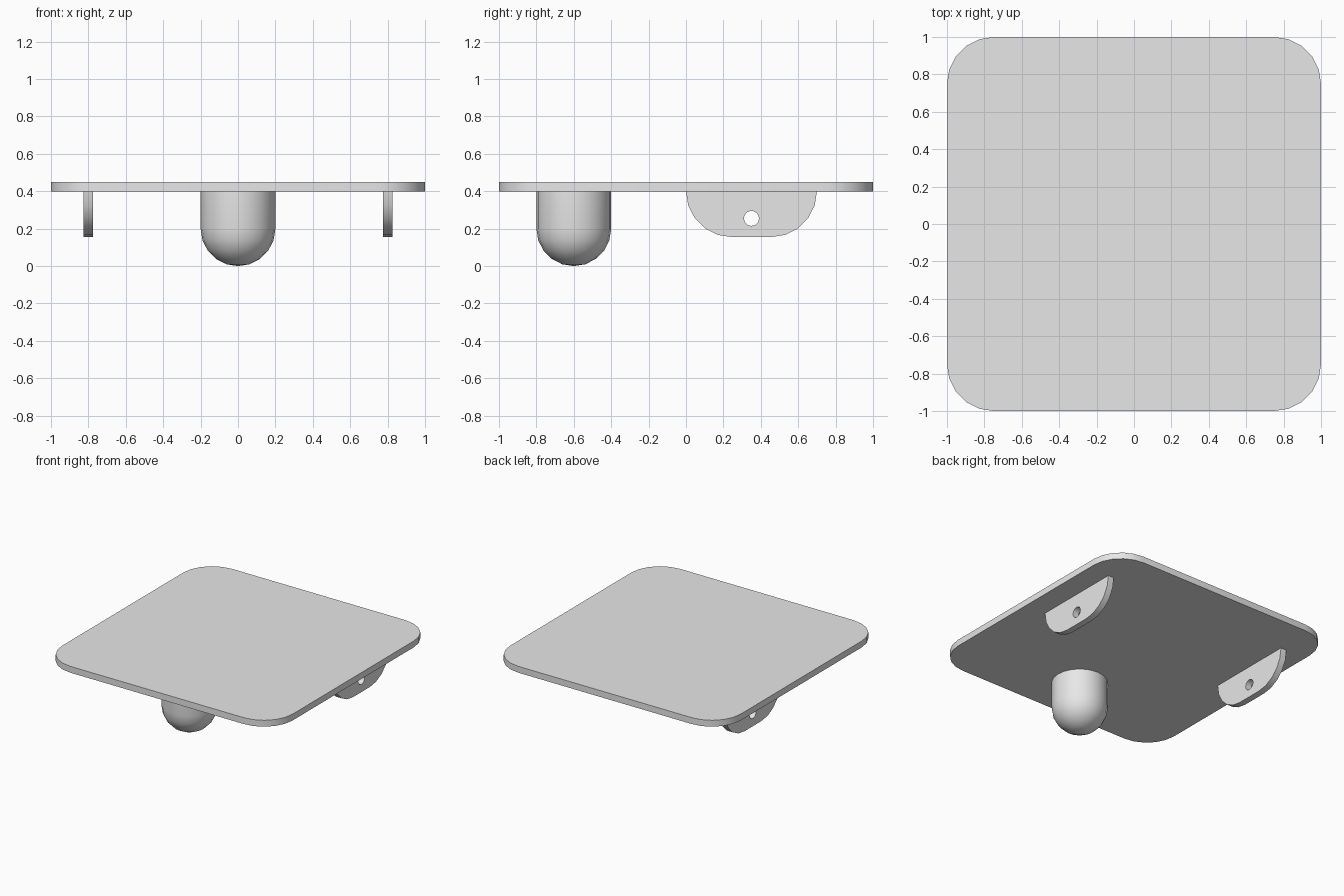
import bpy, bmesh
from math import sin, cos, pi, radians
from mathutils import Vector

cube = bpy.data.objects.get("Cube")
if cube:
    bpy.data.objects.remove(cube, do_unlink=True)

GREY = 0.8
STEPS = 5  # segments per quarter round

mat = bpy.data.materials.new("light_grey")
mat.use_nodes = True
mat.diffuse_color = (GREY, GREY, GREY, 1)
mat.node_tree.nodes["Principled BSDF"].inputs["Base Color"].default_value = (GREY, GREY, GREY, 1)


def finish(bm, name):
    """Turn a bmesh into a shaded, coloured object."""
    bmesh.ops.recalc_face_normals(bm, faces=bm.faces)
    mesh = bpy.data.meshes.new(name)
    bm.to_mesh(mesh)
    bm.free()
    mesh.materials.append(mat)
    obj = bpy.data.objects.new(name, mesh)
    bpy.context.collection.objects.link(obj)
    bpy.ops.object.select_all(action="DESELECT")
    obj.select_set(True)
    bpy.context.view_layer.objects.active = obj
    bpy.ops.object.shade_smooth_by_angle(angle=radians(30))
    return obj


def arc(cx, cy, r, start, sweep, steps=STEPS):
    angles = [start + sweep * i / steps for i in range(steps + 1)]
    return [(cx + r * cos(a), cy + r * sin(a)) for a in angles]


def slab(name, loops, place, offset):
    """Fill closed loops (outline, then holes) and extrude them by offset."""
    bm = bmesh.new()
    edges = []
    for loop in loops:
        verts = [bm.verts.new(place(u, v)) for u, v in loop]
        edges += [bm.edges.new((verts[i - 1], verts[i])) for i in range(len(verts))]
    if len(loops) == 1:
        bm.faces.new(verts)
    else:
        bmesh.ops.triangle_fill(bm, edges=edges, use_beauty=True)
    result = bmesh.ops.extrude_face_region(bm, geom=bm.faces[:], use_keep_orig=True)
    moved = [g for g in result["geom"] if isinstance(g, bmesh.types.BMVert)]
    bmesh.ops.translate(bm, verts=moved, vec=Vector(offset))
    return finish(bm, name)


# Flat top plate with rounded corners
BOTTOM, TOP, CORNER = 0.4, 0.45, 0.25
inner = 1 - CORNER
outline = []
for i, (sx, sy) in enumerate([(1, 1), (-1, 1), (-1, -1), (1, -1)]):
    outline += arc(sx * inner, sy * inner, CORNER, i * pi / 2, pi / 2)
slab("top_plate", [outline], lambda u, v: (u, v, BOTTOM), (0, 0, TOP - BOTTOM))

# Pair of hanging brackets, each with a pin hole
LOW, ROUND, THICK = 0.155, 0.245, 0.05
profile = (arc(ROUND, LOW + ROUND, ROUND, pi, pi / 2)
           + arc(0.7 - ROUND, LOW + ROUND, ROUND, -pi / 2, pi / 2))
hole = arc(0.35, 0.255, 0.04, 0, 2 * pi, 20)[:-1]
for side, x in (("left", 0.8), ("right", -0.8)):
    slab(side + "_bracket", [profile, hole],
         lambda u, v: (x - THICK / 2, u, v), (THICK, 0, 0))

# Round-ended foot, turned around its axis
RADIUS, FOOT_Y = 0.2, -0.6
bm = bmesh.new()
points = [(0, BOTTOM), (RADIUS, BOTTOM)] + arc(0, RADIUS, RADIUS, 0, -pi / 2)
verts = [bm.verts.new((r, FOOT_Y, z)) for r, z in points]
edges = [bm.edges.new(pair) for pair in zip(verts, verts[1:])]
bmesh.ops.spin(bm, geom=verts + edges, cent=(0, FOOT_Y, 0), axis=(0, 0, 1),
               angle=2 * pi, steps=4 * STEPS)
bmesh.ops.remove_doubles(bm, verts=bm.verts, dist=0.0005)
finish(bm, "rounded_foot")
